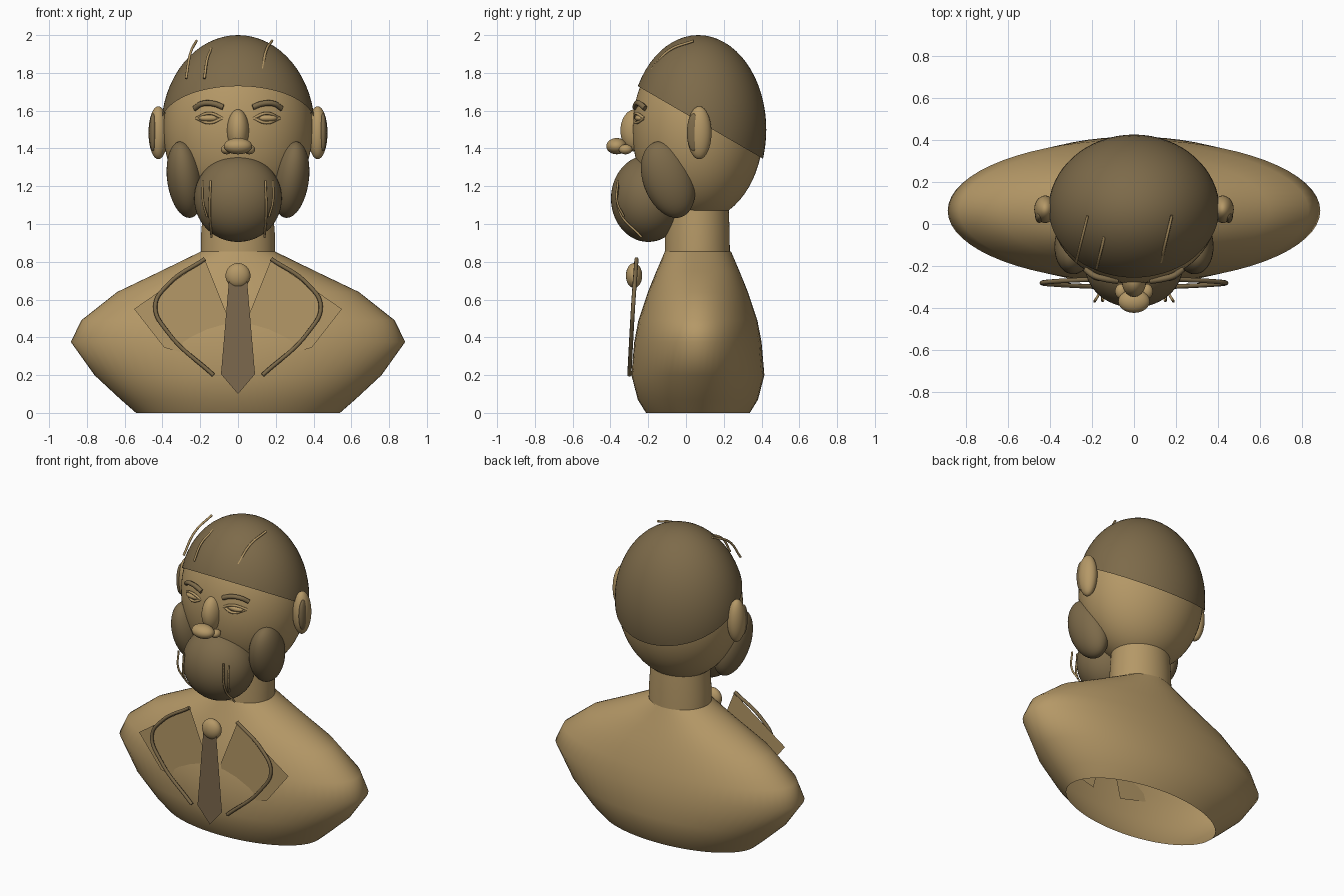
import bpy, bmesh, math
from mathutils import Matrix, Vector

if "Cube" in bpy.data.objects:
    bpy.data.objects.remove(bpy.data.objects["Cube"])


def material(name, rgb):
    m = bpy.data.materials.new(name)
    m.diffuse_color = (*rgb, 1)
    m.use_nodes = True
    m.node_tree.nodes["Principled BSDF"].inputs["Base Color"].default_value = m.diffuse_color
    return m


TAN = material("tan_bronze", (0.46, 0.315, 0.135))
DARK = material("dark_bronze", (0.205, 0.145, 0.068))
TIE = material("tie_bronze", (0.20, 0.14, 0.075))


def finish(name, bm, mat, smooth=True):
    me = bpy.data.meshes.new(name)
    bm.to_mesh(me)
    bm.free()
    me.materials.append(mat)
    for p in me.polygons:
        p.use_smooth = smooth
    ob = bpy.data.objects.new(name, me)
    bpy.context.collection.objects.link(ob)
    return ob


def ellipsoid(name, loc, radii, mat, rx=0, ry=0, seg=40, cut=None):
    bm = bmesh.new()
    bmesh.ops.create_uvsphere(bm, u_segments=seg, v_segments=seg // 2, radius=1)
    m = (Matrix.Translation(loc) @ Matrix.Rotation(math.radians(ry), 4, 'Y')
         @ Matrix.Rotation(math.radians(rx), 4, 'X') @ Matrix.Diagonal((*radii, 1)))
    bmesh.ops.transform(bm, matrix=m, verts=bm.verts)
    if cut:  # keep only the part above a plane
        bmesh.ops.bisect_plane(bm, geom=bm.verts[:] + bm.edges[:] + bm.faces[:],
                               plane_co=cut[0], plane_no=cut[1], clear_inner=True)
    return finish(name, bm, mat)


def loft(name, rings, cy, mat, seg=64):
    """Stack of ellipses (z, rx, ry), open at both ends."""
    bm = bmesh.new()
    loops = []
    for z, rx, ry in rings:
        loops.append([bm.verts.new((rx * math.cos(a), cy + ry * math.sin(a), z))
                      for a in (2 * math.pi * i / seg for i in range(seg))])
    for lo, hi in zip(loops, loops[1:]):
        for i in range(seg):
            j = (i + 1) % seg
            bm.faces.new((lo[i], lo[j], hi[j], hi[i]))
    return finish(name, bm, mat)


def tube(name, pts, r, mat):
    """Round rod through points along a smooth curve."""
    cu = bpy.data.curves.new(name, 'CURVE')
    cu.dimensions = '3D'
    cu.bevel_depth = r
    cu.bevel_resolution = 2
    cu.resolution_u = 8
    cu.use_fill_caps = True
    sp = cu.splines.new('BEZIER')
    sp.bezier_points.add(len(pts) - 1)
    for bp, p in zip(sp.bezier_points, pts):
        bp.co = p
        bp.handle_left_type = bp.handle_right_type = 'AUTO'
    cu.materials.append(mat)
    ob = bpy.data.objects.new(name, cu)
    bpy.context.collection.objects.link(ob)
    return ob


def plate(name, pts, y, mat):
    """Thin flat panel facing the front."""
    bm = bmesh.new()
    f = bm.faces.new([bm.verts.new((x, y, z)) for x, z in pts])
    if f.normal.y > 0:
        f.normal_flip()
    f.normal_update()
    if f.normal.y > 0:
        f.normal_flip()
    return finish(name, bm, mat, False)


# Torso and neck
loft("torso", [(0, .54, .275), (.07, .62, .318), (.2, .76, .352), (.375, .885, .337),
               (.49, .83, .315), (.64, .64, .265), (.75, .41, .22), (.855, .195, .175)], .063, TAN)
loft("neck", [(.85, .197, .172), (.95, .195, .171), (1.04, .188, .168), (1.2, .18, .16)], .06, TAN)

# Head and hair cap
ellipsoid("head", (0, .063, 1.5), (.395, .347, .485), TAN, seg=64)
ellipsoid("hair_cap", (0, .065, 1.5), (.407, .36, .5), DARK, seg=64,
          cut=(Vector((0, -.25, 1.727)), Vector((0, .58, 1)).normalized()))

# Nose and chin beard
ellipsoid("nose_bridge", (0, -.27, 1.495), (.058, .077, .112), TAN)
ellipsoid("nose_tip", (0, -.367, 1.412), (.075, .055, .043), TAN)
ellipsoid("chin_beard", (0, -.2, 1.135), (.232, .197, .23), DARK, seg=56)

# Tie
ellipsoid("tie_knot", (0, -.275, .727), (.066, .043, .066), TAN)
plate("tie_blade", [(-.048, .7), (-.09, .205), (0, .1), (.09, .205), (.048, .7)], -.297, TIE)

for s, side in ((-1, "left"), (1, "right")):
    # Ears
    ellipsoid(side + "_ear", (s * .422, .07, 1.483), (.052, .065, .14), TAN)
    ellipsoid(side + "_inner_ear", (s * .45, .04, 1.485), (.02, .035, .1), DARK)
    # Cheek whiskers
    ellipsoid(side + "_sideburn", (s * .28, -.095, 1.235), (.095, .132, .212), DARK, rx=20, ry=s * 8)
    ellipsoid(side + "_nostril", (s * .06, -.32, 1.395), (.03, .036, .026), TAN)
    # Eyes, lids and brows
    ellipsoid(side + "_eye", (s * .15, -.245, 1.56), (.058, .027, .02), TAN, seg=24)
    for lid, dz in (("upper", .026), ("lower", -.024)):
        tube(f"{side}_{lid}_lid", [(s * .22, -.222, 1.56), (s * .15, -.265, 1.56 + dz),
                                   (s * .082, -.268, 1.56)], .008, TAN)
    tube(side + "_brow", [(s * .23, -.215, 1.612), (s * .19, -.245, 1.637),
                          (s * .13, -.262, 1.637), (s * .078, -.27, 1.618)], .015, DARK)
    # Beard strands
    tube(side + "_outer_beard_strand", [(s * .185, -.36, 1.23), (s * .185, -.365, 1.12),
                                        (s * .165, -.33, 1.04)], .006, TAN)
    tube(side + "_inner_beard_strand", [(s * .145, -.36, 1.23), (s * .15, -.355, 1.07),
                                        (s * .14, -.235, .93)], .006, TAN)
    # Lapels and their raised trim
    plate(side + "_lapel", [(s * .175, .81), (s * .55, .55), (s * .39, .345),
                            (s * .105, .27), (s * .05, .5)], -.255, TAN)
    tube(side + "_lapel_trim", [(s * .175, -.262, .815), (s * .37, -.272, .68), (s * .438, -.28, .565),
                                (s * .37, -.288, .425), (s * .13, -.3, .2)], .011, DARK)

# Hair strands on the crown
for i, (x0, y0, z0, x1, y1, z1) in enumerate([(-.275, -.18, 1.77, -.22, .04, 1.97),
                                              (-.178, -.21, 1.77, -.14, -.06, 1.93),
                                              (.128, -.18, 1.82, .18, .04, 1.97)]):
    mid = ((x0 * .6 + x1 * .4), (y0 * .6 + y1 * .4), (z0 * .35 + z1 * .65))
    tube(f"hair_strand_{i + 1}", [(x0, y0, z0), mid, (x1, y1, z1)], .007, TAN)
